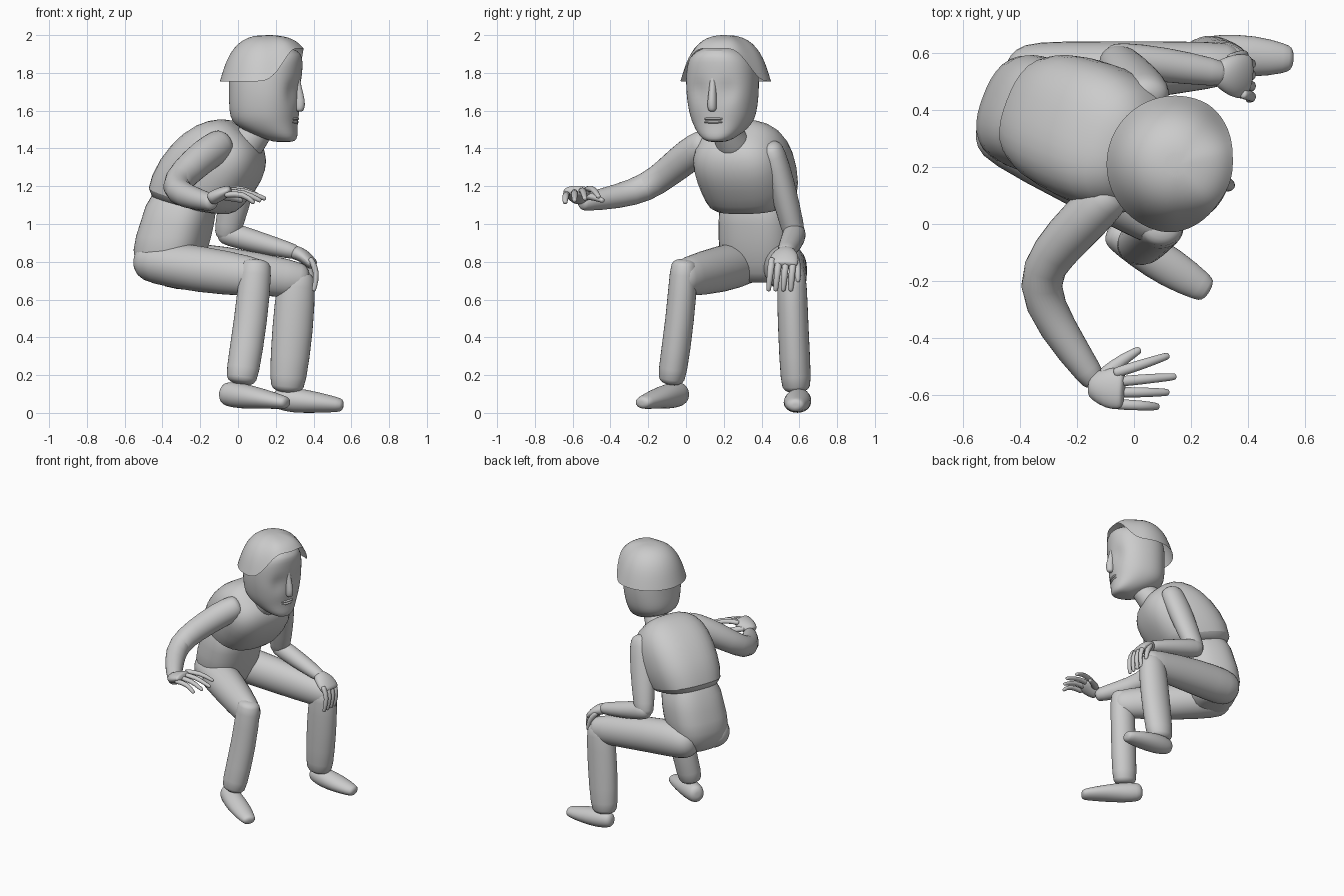
import bpy, bmesh, math
from mathutils import Vector

if "Cube" in bpy.data.objects:
    bpy.data.objects.remove(bpy.data.objects["Cube"])

X, Z = Vector((1, 0, 0)), Vector((0, 0, 1))


def finish(name, bm, smooth=1, angle=50):
    bmesh.ops.recalc_face_normals(bm, faces=bm.faces)
    me = bpy.data.meshes.new(name)
    bm.to_mesh(me)
    bm.free()
    ob = bpy.data.objects.new(name, me)
    bpy.context.collection.objects.link(ob)
    bpy.ops.object.select_all(action='DESELECT')
    bpy.context.view_layer.objects.active = ob
    ob.select_set(True)
    bpy.ops.object.shade_smooth_by_angle(angle=math.radians(angle))
    if smooth:
        ob.modifiers.new("Subsurf", 'SUBSURF').levels = smooth
        ob.modifiers["Subsurf"].render_levels = smooth
    return ob


def loft(name, sections, n=16, power=2.0, smooth=1):
    """Skin superellipse rings: each section is (centre, axis u, axis v, radius u, radius v)."""
    bm = bmesh.new()
    rings = []
    for c, u, v, ru, rv in sections:
        ring = []
        for i in range(n):
            a = 2 * math.pi * i / n
            ca, sa = math.cos(a), math.sin(a)
            k = (abs(ca) ** power + abs(sa) ** power) ** (-1 / power)
            ring.append(bm.verts.new(Vector(c) + u * (ru * k * ca) + v * (rv * k * sa)))
        rings.append(ring)
    for r0, r1 in zip(rings, rings[1:]):
        for i in range(n):
            bm.faces.new((r0[i], r0[(i + 1) % n], r1[(i + 1) % n], r1[i]))
    for ring, s in ((rings[0], sections[0]), (rings[-1], sections[-1])):
        pole = bm.verts.new(s[0])
        for i in range(n):
            bm.faces.new((ring[i], ring[(i + 1) % n], pole))
    return finish(name, bm, smooth)


def tube(name, pts, radii, up=Z, cap=0.6, n=16, power=2.0):
    """Limb along a path; radii are (sideways, along up); ends are rounded by cap."""
    pts = [Vector(p) for p in pts]
    secs = []
    for i, p in enumerate(pts):
        t = (pts[min(i + 1, len(pts) - 1)] - pts[max(i - 1, 0)]).normalized()
        side = t.cross(up).normalized()
        ru, rv = (r * 1.03 for r in radii[i])
        v = side.cross(t)
        secs.append((p, side, v, ru, rv))
        if i in (0, len(pts) - 1):
            d = (-t if i == 0 else t) * min(ru, rv) * cap
            caps = [(p + d * 0.65, side, v, ru * .8, rv * .8), (p + d, side, v, ru * .4, rv * .4)]
            secs = caps[::-1] + secs if i == 0 else secs + caps
    return loft(name, secs, n, power)


# Torso: leaning forward and turned a little to the front
yaw = math.radians(-21)
F = Vector((math.cos(yaw), math.sin(yaw), 0))
L = Vector((-F.y, F.x, 0))


def tilted(c, deg, ru, rv):
    a = math.radians(deg)
    return (c, F * math.cos(a) - Z * math.sin(a), L, ru, rv)


loft("chest", [tilted(*s) for s in (
    ((-.25, .36, 1.09), 14, .17, .17), ((-.255, .36, 1.11), 14, .24, .225),
    ((-.18, .335, 1.24), 28, .25, .25), ((-.08, .29, 1.36), 36, .235, .255),
    ((-.005, .255, 1.44), 40, .18, .22), ((.035, .24, 1.485), 42, .11, .125))], 20, 3)
loft("abdomen", [tilted(*s) for s in (
    ((-.36, .385, .69), 0, .08, .10), ((-.37, .385, .72), 0, .14, .16),
    ((-.365, .385, .86), 0, .195, .21), ((-.32, .38, 1.0), 4, .18, .20),
    ((-.285, .365, 1.16), 10, .175, .19))], 20, 2.9)
tube("neck", [(.04, .25, 1.42), (.10, .22, 1.48), (.15, .20, 1.56)],
     [(.10, .10), (.07, .075), (.07, .075)], X)

# Head: stacked rings of (z, back x, front x, half width), then eye hollows
hc = Vector((.14, .195, 0))
hyaw = math.radians(-17)
HF = Vector((math.cos(hyaw), math.sin(hyaw), 0))
HL = Vector((-HF.y, HF.x, 0))
secs = []
for z, b, f, w in ((1.435, .19, .30, .045), (1.45, .15, .315, .08), (1.48, .07, .318, .115),
                   (1.525, -.02, .315, .15), (1.57, -.04, .32, .17), (1.62, -.045, .327, .18),
                   (1.67, -.045, .333, .187), (1.72, -.045, .335, .19), (1.77, -.045, .338, .19),
                   (1.83, -.04, .34, .186), (1.88, -.01, .342, .165), (1.92, .04, .325, .12),
                   (1.94, .12, .24, .06)):
    secs.append((hc + HF * ((b + f) / 2 - .14) + Z * z, HF, HL, (f - b) / 2, w))
head = loft("head", secs, 28, 2.3)
for v in head.data.vertices:
    d = v.co - hc
    if d.dot(HF) > 0:
        s = abs(d.dot(HL))
        v.co -= HF * .028 * math.exp(-((s - .075) / .04) ** 2 - ((v.co.z - 1.70) / .045) ** 2)


def face(fwd, side, z):
    return hc + HF * fwd + HL * side + Z * z


tube("nose", [face(.178, 0, 1.80), face(.18, 0, 1.73), face(.195, 0, 1.645), face(.194, 0, 1.61)],
     [(.016, .015), (.018, .022), (.026, .034), (.024, .026)], HF, n=10)
for nm, z, f in (("upper_lip", 1.557, .178), ("lower_lip", 1.54, .176)):
    tube(nm, [face(f - .028, -.075, z), face(f - .004, -.035, z), face(f, 0, z),
              face(f - .004, .035, z), face(f - .028, .075, z)],
         [(.006, .005), (.011, .008), (.013, .008), (.011, .008), (.006, .005)], n=8)

# Hair: flared cap whose rim is high over the forehead
bm = bmesh.new()
N = 32
crown = bm.verts.new(hc + Vector((.02, .01, 2.0)))
prev = None
for r, drop in ((.25, .01), (.5, .10), (.7, .28), (.84, .52), (.93, .77), (1, 1)):
    ring = []
    for i in range(N):
        a = 2 * math.pi * i / N
        off = abs(math.degrees(math.atan2(math.sin(a), math.cos(a))))
        t = min(max((off - 25) / 50, 0), 1)
        rim = 1.93 - .175 * t * t * (3 - 2 * t)
        R = (.203 + .039 * t) * r
        ring.append(bm.verts.new(hc + HF * R * math.cos(a) + HL * (R * math.sin(a) + .015)
                                 + Z * (2.0 - (2.0 - rim) * drop)))
    for i in range(N):
        j = (i + 1) % N
        bm.faces.new((ring[i], ring[j], crown) if prev is None else (prev[i], prev[j], ring[j], ring[i]))
    prev = ring
finish("hair", bm, 1)

# Legs
tube("right_thigh", [(-.45, .325, .80), (-.2, .185, .76), (.09, .00, .72)],
     [(.125, .115), (.12, .125), (.085, .105)], cap=.8)
tube("left_thigh", [(-.35, .52, .78), (-.1, .53, .765), (.31, .56, .705)],
     [(.12, .125), (.11, .125), (.08, .10)], cap=.8)
tube("right_shin", [(.095, -.01, .775), (.07, -.03, .5), (.02, -.075, .19)],
     [(.075, .085), (.075, .087), (.077, .088)], X, .5)
tube("left_shin", [(.31, .56, .71), (.29, .567, .45), (.262, .583, .15)],
     [(.08, .10), (.08, .11), (.082, .096)], X, .5)
# Feet
tube("right_foot", [(-.055, -.035, .10), (.02, -.085, .09), (.13, -.155, .075), (.245, -.225, .055)],
     [(.06, .065), (.068, .068), (.072, .052), (.05, .035)])
tube("left_foot", [(.215, .60, .075), (.29, .595, .068), (.42, .587, .055), (.535, .58, .042)],
     [(.05, .055), (.07, .068), (.075, .055), (.05, .038)])

# Arms
tube("right_arm", [(-.09, .10, 1.42), (-.17, .02, 1.37), (-.285, -.10, 1.27), (-.345, -.21, 1.19),
                   (-.275, -.36, 1.145), (-.145, -.54, 1.115)],
     [(.08, .085), (.085, .09), (.08, .08), (.077, .075), (.067, .065), (.047, .047)], cap=.5)
tube("left_upper_arm", [(.04, .455, 1.38), (.005, .505, 1.22), (-.055, .57, .96)],
     [(.07, .09), (.07, .09), (.062, .072)], X, .8)
tube("left_forearm", [(-.055, .575, .95), (.10, .56, .905), (.29, .53, .855)],
     [(.062, .065), (.062, .058), (.048, .042)], cap=.8)

# Raised right hand, palm down
tube("right_palm", [(-.14, -.565, 1.135), (-.09, -.575, 1.16), (-.045, -.578, 1.18)],
     [(.05, .036), (.073, .036), (.072, .026)], cap=.4)
for i, (y0, x1, y1) in enumerate(((-.52, .115, -.463), (-.553, .14, -.535),
                                  (-.59, .115, -.59), (-.632, .08, -.64))):
    z = 1.19 - .010 * i
    tube(f"right_finger_{i + 1}", [(-.06, y0, z - .005), (.03, (y0 + y1) / 2, z), (x1, y1, z - .045)],
         [(.020, .018), (.019, .017), (.014, .013)], n=8)
tube("right_thumb", [(-.10, -.525, 1.15), (-.04, -.475, 1.14), (.015, -.443, 1.125)],
     [(.028, .022), (.022, .02), (.015, .014)], n=8)

# Left hand resting over the knee
tube("left_palm", [(.30, .53, .85), (.345, .522, .835), (.395, .515, .785)],
     [(.05, .038), (.075, .036), (.08, .03)], cap=.4)
for i, (y0, y1) in enumerate(((.455, .437), (.492, .475), (.53, .515), (.567, .555))):
    tube(f"left_finger_{i + 1}", [(.385, y0, .81), (.422, (y0 + y1) / 2, .745), (.402, y1, .652)],
         [(.020, .018), (.019, .017), (.014, .013)], X, n=8)
tube("left_thumb", [(.34, .575, .82), (.385, .594, .76), (.39, .592, .70)],
     [(.026, .022), (.020, .018), (.014, .013)], X, n=8)
